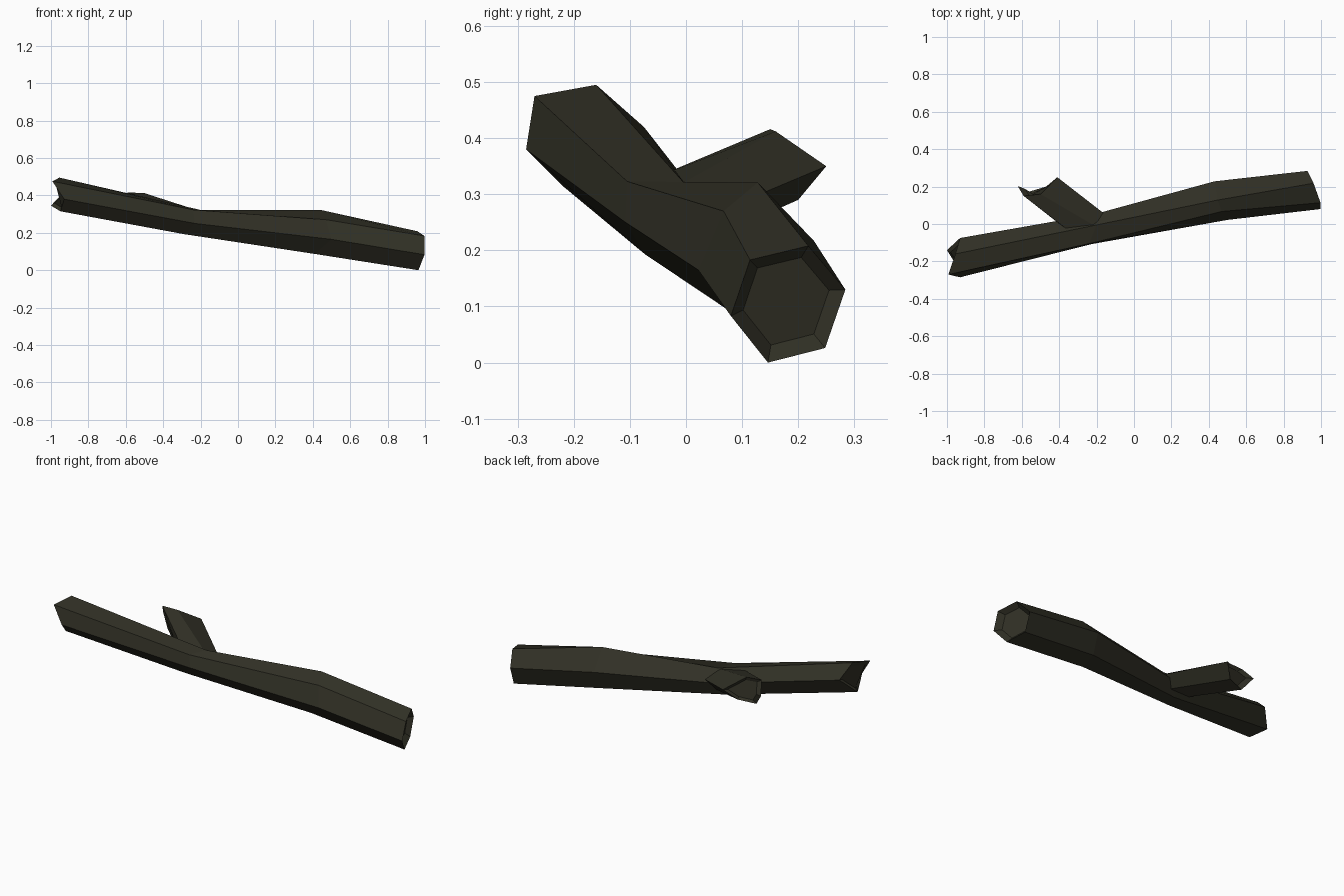
import bpy, bmesh
from mathutils import Vector

if "Cube" in bpy.data.objects:
    bpy.data.objects.remove(bpy.data.objects["Cube"])

# One flat dark bark colour
bark = bpy.data.materials.new("dark bark")
bark.diffuse_color = (0.031, 0.030, 0.019, 1)
bark.use_nodes = True
bark.node_tree.nodes["Principled BSDF"].inputs["Base Color"].default_value = bark.diffuse_color


def add_limb(name, rings, start_recess=None, end_recess=None):
    """Loft six-sided rings; ends get a hollowed cap (inset scale, depth)."""
    bm = bmesh.new()
    rows = [[bm.verts.new(p) for p in ring] for ring in rings]

    def bridge(a, b):
        n = len(a)
        for i in range(n):
            j = (i + 1) % n
            bm.faces.new((a[i], a[j], b[j], b[i]))

    def centre(row):
        return sum((v.co for v in row), Vector()) / len(row)

    def cap(row, neighbour, recess):
        if recess:
            scale, depth = recess
            c = centre(row)
            inward = (centre(neighbour) - c).normalized() * depth
            inner = [bm.verts.new(c + (v.co - c) * scale + inward) for v in row]
            bridge(row, inner)
            row = inner
        bm.faces.new(row)

    for a, b in zip(rows, rows[1:]):
        bridge(a, b)
    cap(rows[0], rows[1], start_recess)
    cap(rows[-1], rows[-2], end_recess)
    bmesh.ops.recalc_face_normals(bm, faces=bm.faces)
    mesh = bpy.data.meshes.new(name)
    bm.to_mesh(mesh)
    bm.free()
    mesh.materials.append(bark)
    ob = bpy.data.objects.new(name, mesh)
    bpy.context.collection.objects.link(ob)
    return ob


# Main log: rings ordered front, bottom front, bottom back, back, top back, top front
add_limb("log", [
    [(-.93, -.285, .38), (-.95, -.22, .315), (-1, -.14, .345),
     (-.93, -.075, .42), (-.955, -.16, .495), (-.992, -.27, .475)],
    [(-.23, -.108, .25), (-.29, -.073, .193), (-.26, .01, .19),
     (-.22, .05, .26), (-.20, -.005, .322), (-.24, -.105, .323)],
    [(.50, .022, .165), (.41, .085, .087), (.42, .18, .11),
     (.43, .228, .217), (.447, .128, .321), (.47, .067, .27)],
    [(.997, .08, .083), (.965, .146, .0), (.93, .248, .026),
     (.928, .284, .13), (.96, .218, .208), (.997, .114, .183)],
], start_recess=(.75, .01), end_recess=(.75, .03))

# Side branch stub, its base buried in the log
add_limb("branch_stub", [
    [(-.36, -.03, .28), (-.33, -.05, .332), (-.21, -.01, .318),
     (-.165, .06, .27), (-.2, .02, .21), (-.33, -.03, .23)],
    [(-.622, .203, .35), (-.59, .15, .416), (-.50, .16, .412),
     (-.41, .25, .35), (-.47, .2, .29), (-.57, .17, .28)],
], end_recess=(.75, .02))
